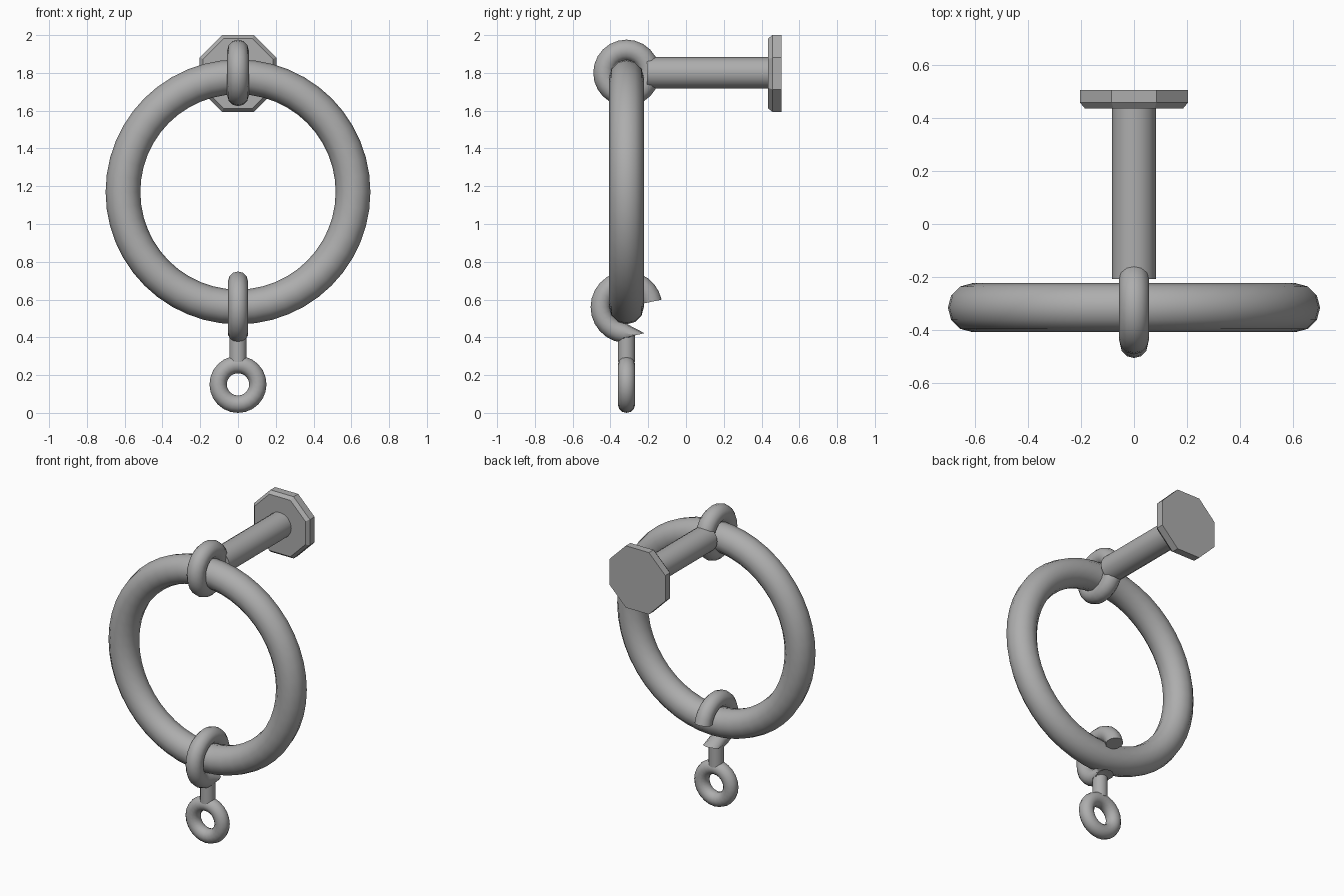
import bpy, bmesh, math
from mathutils import Vector

cube = bpy.data.objects.get("Cube")
if cube:
    bpy.data.objects.remove(cube)

GREY = (0.42, 0.42, 0.42, 1)
metal = bpy.data.materials.new("grey metal")
metal.diffuse_color = GREY
metal.use_nodes = True
metal.node_tree.nodes["Principled BSDF"].inputs["Base Color"].default_value = GREY

RING_Y = -0.315
ROD_Z = 1.8
HALF = math.pi / 2
FACING_FRONT = (HALF, 0, 0)
FACING_SIDE = (0, HALF, 0)


def finish(obj, name, smooth=True):
    obj.name = name
    obj.data.materials.append(metal)
    bpy.ops.object.select_all(action='DESELECT')
    obj.select_set(True)
    bpy.context.view_layer.objects.active = obj
    if smooth:
        bpy.ops.object.shade_smooth_by_angle(angle=math.radians(40))


def torus(name, z, major, minor, rotation, segments):
    bpy.ops.mesh.primitive_torus_add(
        location=(0, RING_Y, z), rotation=rotation, major_radius=major,
        minor_radius=minor, major_segments=segments, minor_segments=12)
    finish(bpy.context.object, name)


def cylinder(name, radius, start, end, sides=16):
    start, end = Vector(start), Vector(end)
    axis = end - start
    bpy.ops.mesh.primitive_cylinder_add(
        vertices=sides, radius=radius, depth=axis.length, location=(start + end) / 2,
        rotation=axis.to_track_quat('Z', 'Y').to_euler())
    finish(bpy.context.object, name)


def loft(name, rings, smooth=True):
    """Skin a list of equal point rings and cap both ends."""
    bm = bmesh.new()
    loops = [[bm.verts.new(p) for p in ring] for ring in rings]
    for a, b in zip(loops, loops[1:]):
        for i in range(len(a)):
            j = (i + 1) % len(a)
            bm.faces.new((a[i], a[j], b[j], b[i]))
    bm.faces.new(loops[0])
    bm.faces.new(loops[-1])
    bmesh.ops.recalc_face_normals(bm, faces=bm.faces)
    mesh = bpy.data.meshes.new(name)
    bm.to_mesh(mesh)
    bm.free()
    obj = bpy.data.objects.new(name, mesh)
    bpy.context.collection.objects.link(obj)
    finish(obj, name, smooth)


def ellipse(centre, u, v, count, phase=0.0):
    angles = [2 * math.pi * i / count + phase for i in range(count)]
    return [centre + u * math.cos(a) + v * math.sin(a) for a in angles]


# Octagonal wall plate with a chamfered front edge
plate = []
for y, apothem in ((0.505, 0.203), (0.457, 0.203), (0.435, 0.185)):
    r = apothem / math.cos(math.pi / 8)
    plate.append(ellipse(Vector((0, y, ROD_Z - 0.003)), Vector((r, 0, 0)),
                         Vector((0, 0, r)), 8, math.pi / 8))
loft("wall_plate", plate, smooth=False)

# Wall rod, its eye and the large hanging ring
cylinder("wall_rod", 0.083, (0, 0.44, ROD_Z), (0, -0.207, ROD_Z))
torus("rod_eye", ROD_Z, 0.119, 0.057, FACING_SIDE, 24)
torus("large_ring", 1.17, 0.609, 0.092, FACING_FRONT, 48)

# Open hook through the bottom of the large ring
HOOK_R, HOOK_TUBE, STEPS = 0.137, 0.053, 18
hook_centre = Vector((0, RING_Y, 0.56))
sideways = Vector((HOOK_TUBE, 0, 0))
hook = []
for i in range(STEPS + 1):
    angle = math.radians(12 + (264 - 12) * i / STEPS)
    out = Vector((0, math.cos(angle), math.sin(angle)))
    hook.append(ellipse(hook_centre + out * HOOK_R, out * HOOK_TUBE, sideways, 12))
# Slanted cut that leaves a pointed tip
hook.append(ellipse(Vector((0, -0.267, 0.411)), Vector((0, -0.047, -0.011)), sideways, 12))
loft("hook", hook)

# Short pin with a small ring at the bottom
cylinder("hook_pin", 0.046, (0, RING_Y, 0.27), (0, RING_Y, 0.41), 12)
torus("small_ring", 0.151, 0.105, 0.046, FACING_FRONT, 24)
